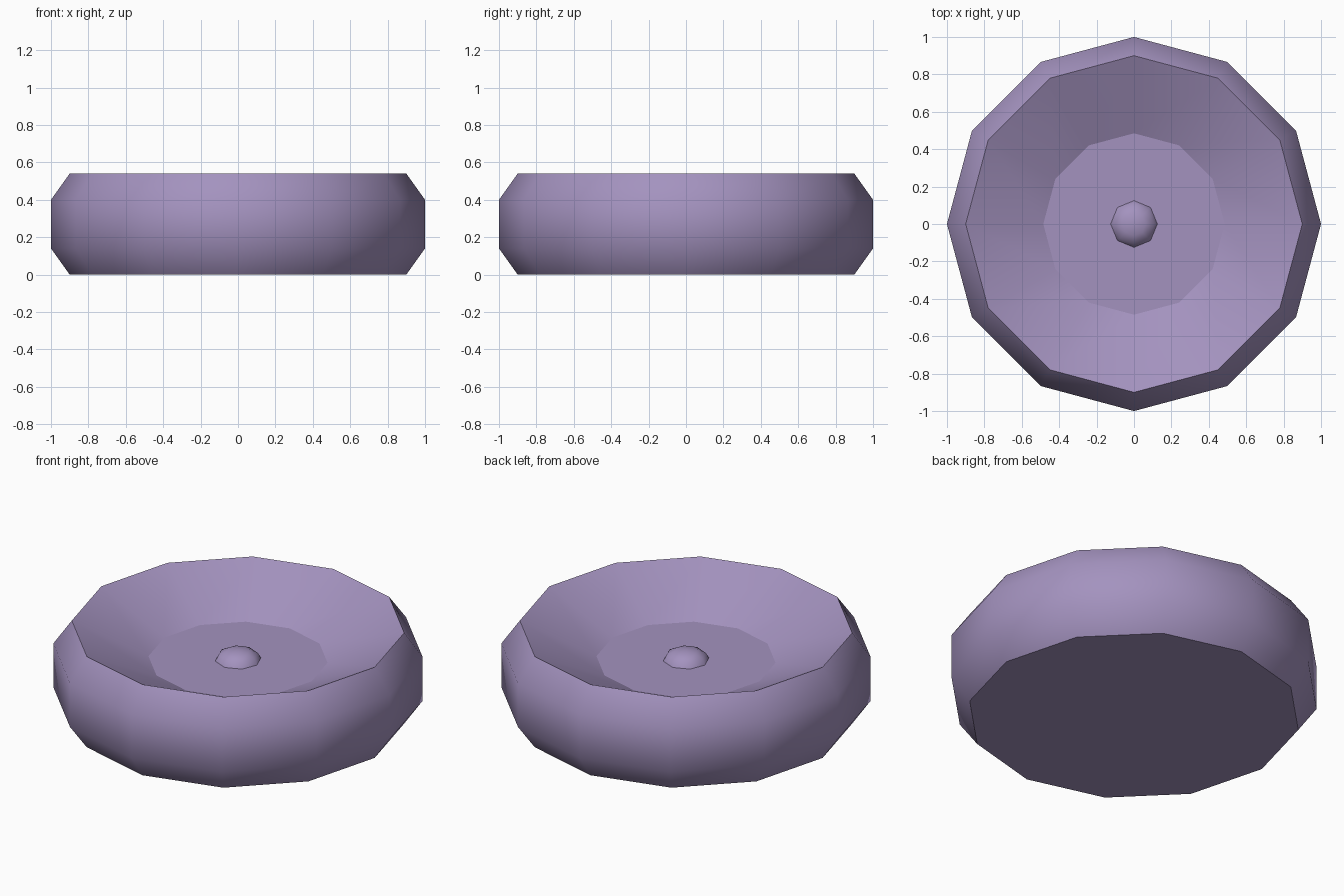
import bpy, bmesh, math

if "Cube" in bpy.data.objects:
    bpy.data.objects.remove(bpy.data.objects["Cube"], do_unlink=True)

# Single flat colour
mat = bpy.data.materials.new("soft_lilac")
mat.use_nodes = True
colour = (0.37, 0.29, 0.52, 1.0)
mat.diffuse_color = colour
mat.node_tree.nodes["Principled BSDF"].inputs["Base Color"].default_value = colour


def lathe(name, profile, sides, sharp_rings=(), close_bottom=True):
    """Revolve (radius, height) points around z; zero radius becomes a pole."""
    bm = bmesh.new()
    rings = []
    for r, z in profile:
        if r == 0:
            rings.append([bm.verts.new((0, 0, z))] * sides)
            continue
        steps = [2 * math.pi * i / sides for i in range(sides)]
        rings.append([bm.verts.new((r * math.cos(a), r * math.sin(a), z)) for a in steps])
    for low, high in zip(rings, rings[1:]):
        for i in range(sides):
            j = (i + 1) % sides
            corners = [low[i], low[j], high[j], high[i]]
            bm.faces.new(list(dict.fromkeys(corners)))
    if close_bottom:
        bm.faces.new(rings[0][::-1])
    if profile[-1][0] > 0:
        bm.faces.new(rings[-1])
    for face in bm.faces:
        face.smooth = True
    for k in sharp_rings:
        for i in range(sides):
            bm.edges.get((rings[k][i], rings[k][(i + 1) % sides])).smooth = False
    bmesh.ops.recalc_face_normals(bm, faces=bm.faces)
    mesh = bpy.data.meshes.new(name)
    bm.to_mesh(mesh)
    bm.free()
    mesh.materials.append(mat)
    obj = bpy.data.objects.new(name, mesh)
    bpy.context.collection.objects.link(obj)
    return obj


# Bowl: bulging wall, crisp rim, sloped inside and flat floor
floor_z = 0.345
lathe("bowl", [(0.9, 0), (1, 0.14), (1, 0.4), (0.9, 0.54), (0.485, floor_z)],
      12, sharp_rings=(0, 3, 4))

# Centre knob: flattened dome standing on the floor
tilts = [math.radians(a) for a in (0, 30, 60)]
dome = [(0.125 * math.cos(t), floor_z + 0.0625 * math.sin(t)) for t in tilts]
lathe("centre_knob", dome + [(0, floor_z + 0.0625)], 8, sharp_rings=(0,))
